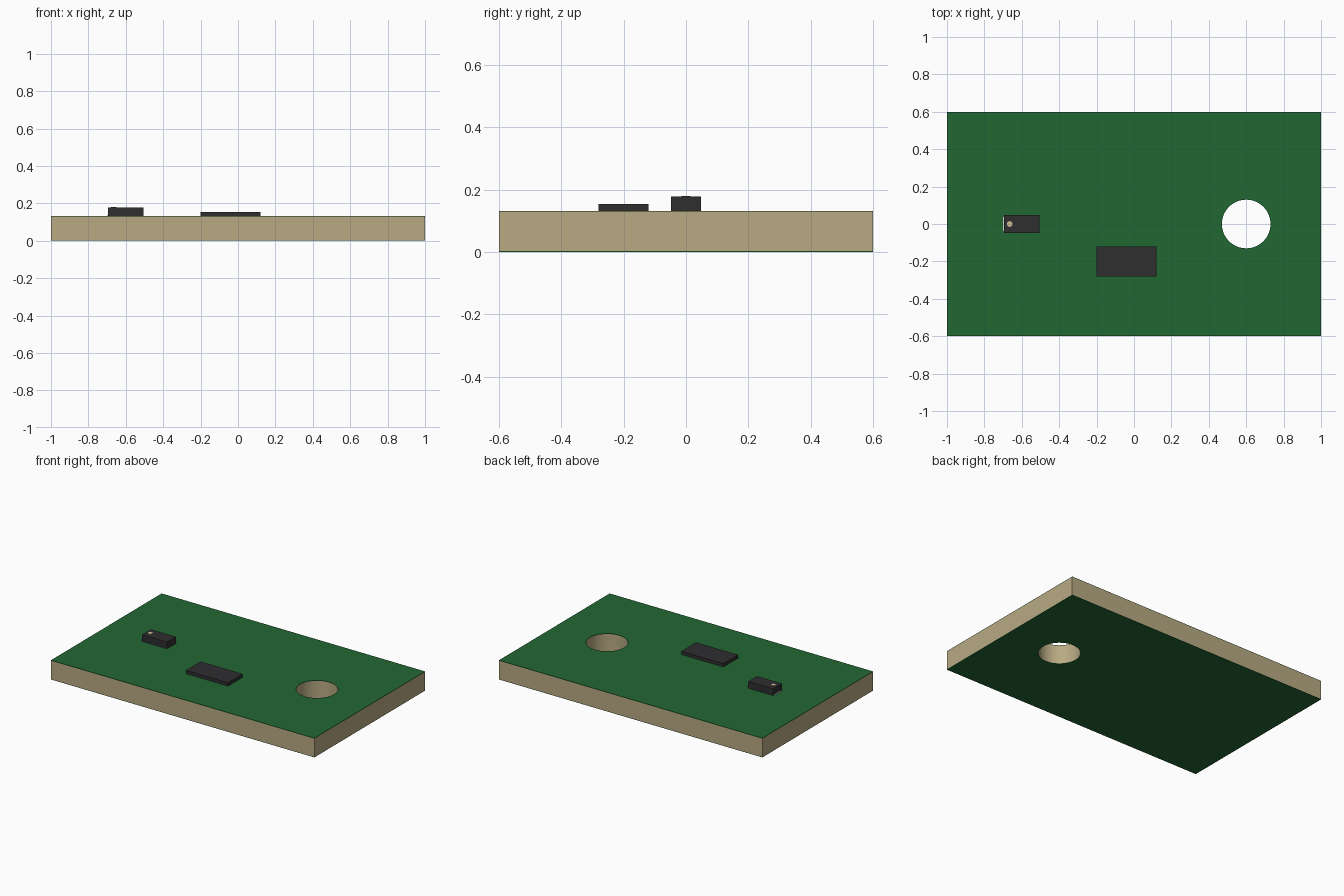
import bpy
from math import cos, sin, pi, radians

if "Cube" in bpy.data.objects:
    bpy.data.objects.remove(bpy.data.objects["Cube"], do_unlink=True)


def material(name, srgb, roughness=0.7):
    linear = [((c / 255 + 0.055) / 1.055) ** 2.4 for c in srgb]
    mat = bpy.data.materials.new(name)
    mat.use_nodes = True
    mat.diffuse_color = (*linear, 1)
    shader = next(n for n in mat.node_tree.nodes if n.type == 'BSDF_PRINCIPLED')
    shader.inputs["Base Color"].default_value = (*linear, 1)
    shader.inputs["Roughness"].default_value = roughness
    return mat


green = material("board green", (34, 103, 52))
tan = material("core tan", (184, 170, 131))
black = material("chip black", (46, 46, 48))
cream = material("marker cream", (205, 187, 148))
silver = material("solder silver", (215, 218, 215))


def select_only(obj):
    bpy.ops.object.select_all(action='DESELECT')
    obj.select_set(True)
    bpy.context.view_layer.objects.active = obj


def box(name, low, high, mat):
    centre = [(a + b) / 2 for a, b in zip(low, high)]
    bpy.ops.mesh.primitive_cube_add(size=1, location=centre)
    obj = bpy.context.object
    obj.name = obj.data.name = name
    obj.scale = [b - a for a, b in zip(low, high)]
    bpy.ops.object.transform_apply(location=False, rotation=False, scale=True)
    obj.data.materials.append(mat)
    return obj


def board_layer(name, bottom, top, mat):
    """Rectangular sheet with the round opening, from a filled 2D profile."""
    outer = [(-1, -0.6), (1, -0.6), (1, 0.6), (-1, 0.6)]
    steps = 64
    hole = [(0.6 + 0.13 * cos(2 * pi * i / steps), 0.13 * sin(2 * pi * i / steps))
            for i in range(steps)]
    curve = bpy.data.curves.new(name, 'CURVE')
    curve.dimensions = '2D'
    curve.fill_mode = 'BOTH'
    curve.extrude = (top - bottom) / 2
    for loop in (outer, hole):
        spline = curve.splines.new('POLY')
        spline.points.add(len(loop) - 1)
        for point, (x, y) in zip(spline.points, loop):
            point.co = (x, y, 0, 1)
        spline.use_cyclic_u = True
    obj = bpy.data.objects.new(name, curve)
    obj.location.z = (top + bottom) / 2
    bpy.context.collection.objects.link(obj)
    select_only(obj)
    bpy.ops.object.convert(target='MESH')
    obj = bpy.context.object
    obj.data.materials.clear()
    obj.data.materials.append(mat)
    bpy.ops.object.shade_smooth_by_angle(angle=radians(30))
    return obj


# Board: tan core between two thin green skins
skin, thick = 0.003, 0.132
board_layer("board_core", skin, thick - skin, tan)
board_layer("top_skin", thick - skin, thick, green)
board_layer("bottom_skin", 0, skin, green)

# Low rectangular chip near the front
box("flat_chip", (-0.2, -0.28, thick), (0.12, -0.12, 0.154), black)

# Taller chip with a solder strip at its end and an orientation dot
box("tall_chip", (-0.695, -0.048, thick), (-0.505, 0.048, 0.178), black)
box("solder_strip", (-0.701, -0.038, thick), (-0.695, 0.038, 0.135), silver)
bpy.ops.mesh.primitive_cylinder_add(vertices=24, radius=0.015, depth=0.003,
                                    location=(-0.665, 0, 0.1785))
dot = bpy.context.object
dot.name = dot.data.name = "orientation_dot"
dot.data.materials.append(cream)
bpy.ops.object.shade_smooth_by_angle(angle=radians(30))
